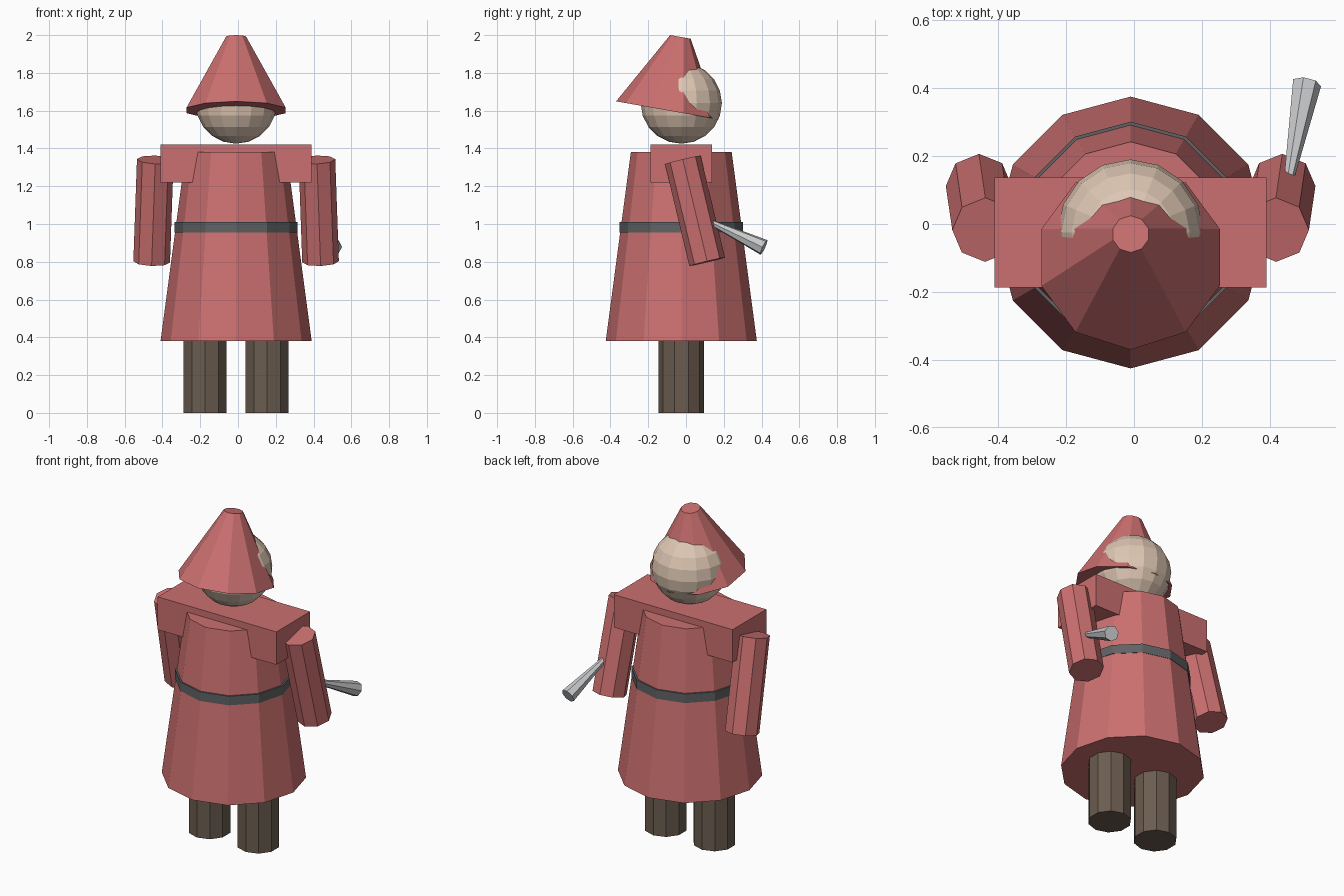
import bpy
from math import radians
from mathutils import Vector

cube = bpy.data.objects.get("Cube")
if cube:
    bpy.data.objects.remove(cube, do_unlink=True)


def material(name, rgb):
    mat = bpy.data.materials.new(name)
    mat.use_nodes = True
    color = (*rgb, 1)
    mat.diffuse_color = color
    mat.node_tree.nodes["Principled BSDF"].inputs["Base Color"].default_value = color
    return mat


red = material("red cloth", (0.60, 0.16, 0.16))
brown = material("brown leather", (0.145, 0.107, 0.079))
grey = material("dark grey belt", (0.115, 0.122, 0.126))
skin = material("pale skin", (0.73, 0.57, 0.45))
silver = material("silver metal", (0.57, 0.585, 0.60))

CX, CY = -0.01, -0.025  # axis of the figure


def finish(name, mat):
    obj = bpy.context.object
    obj.name = obj.data.name = name
    obj.data.materials.append(mat)
    return obj


def tube(name, mat, sides, start, end, r_start, r_end):
    """Flat-sided cone or cylinder running from start to end."""
    start, end = Vector(start), Vector(end)
    axis = end - start
    bpy.ops.mesh.primitive_cone_add(vertices=sides, radius1=r_start, radius2=r_end,
                                    depth=axis.length, location=(start + end) / 2)
    obj = finish(name, mat)
    obj.rotation_mode = 'QUATERNION'
    obj.rotation_quaternion = Vector((0, 0, 1)).rotation_difference(axis)
    return obj


# Robe and belt
tube("robe", red, 12, (CX, CY, 0.38), (CX, CY, 1.38), 0.4, 0.267)
tube("belt", grey, 12, (CX, CY, 0.955), (CX, CY, 1.01), 0.326, 0.326)

# Shoulder block
bpy.ops.mesh.primitive_cube_add(size=1, location=(CX, CY, 1.32))
finish("shoulders", red).scale = (0.8, 0.325, 0.2)

# Legs and arms
for side, label in ((-1, "right"), (1, "left")):
    x = CX + side * 0.164
    tube(label + "_leg", brown, 10, (x, CY, 0), (x, CY, 0.42), 0.12, 0.12)
    tube(label + "_arm", red, 8, (CX + side * 0.447, 0.112, 0.8),
         (CX + side * 0.428, -0.017, 1.34), 0.097, 0.097)

# Tapered metal piece held behind the left arm
tube("held_rod", silver, 7, (0.455, 0.13, 1.01), (0.507, 0.412, 0.876), 0.015, 0.044)

# Head
bpy.ops.mesh.primitive_uv_sphere_add(segments=16, ring_count=10, radius=0.215,
                                     location=(CX, CY, 1.64))
finish("head", skin)

# Pointed hat, tipped back with the brim raised at the front
bpy.ops.mesh.primitive_cone_add(vertices=10, radius1=0.276, radius2=0.055, depth=0.395,
                                location=(CX, -0.064, 1.796),
                                rotation=(radians(-10), 0, 0))
finish("hat", red)
